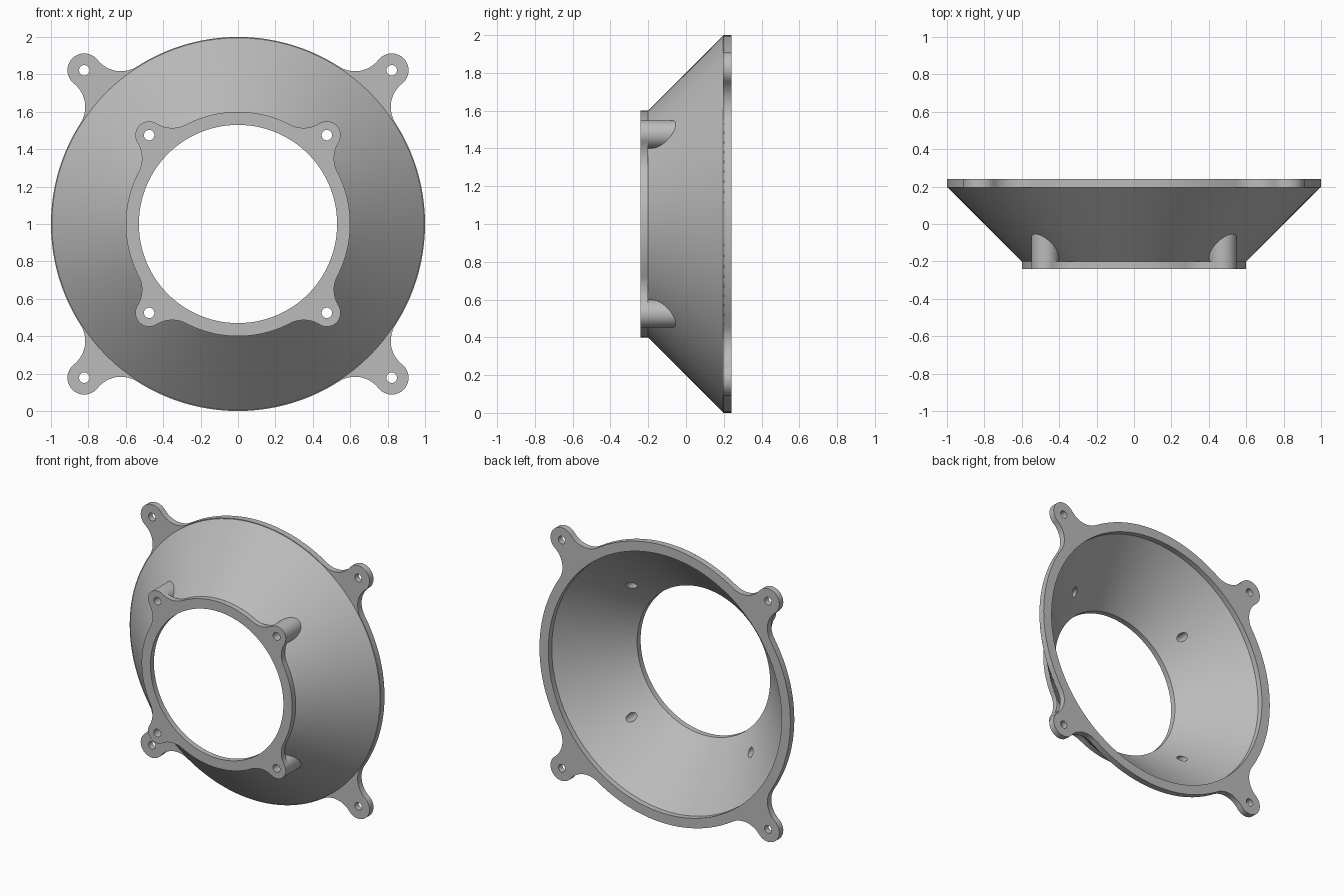
import bpy, bmesh, math
from mathutils import Vector

cube = bpy.data.objects.get("Cube")
if cube:
    bpy.data.objects.remove(cube, do_unlink=True)

SEG = 112            # sides of the large round surfaces
HOLE = 0.028         # screw hole radius
FILLET = 0.16        # blend between ear and ring
EAR_BIG, EAR_SMALL = 0.822, 0.475
BOSS = 0.074

grey = bpy.data.materials.new("grey plastic")
grey.use_nodes = True
colour = (0.5, 0.5, 0.5, 1)
grey.diffuse_color = colour
grey.node_tree.nodes["Principled BSDF"].inputs["Base Color"].default_value = colour


def polar(radius, angle):
    return complex(radius * math.cos(angle), radius * math.sin(angle))


def arc(centre, radius, a, b, n):
    return [centre + polar(radius, a + (b - a) * i / n) for i in range(n + 1)]


def circle(centre, radius, n):
    return arc(centre, radius, 0, 2 * math.pi, n)[:-1]


def corners(offset):
    return [complex(sx * offset, sz * offset) for sx in (1, -1) for sz in (1, -1)]


def eared_outline(ring, ear_offset, ear):
    """Round outline with four filleted ears on the diagonals."""
    d = ear_offset * math.sqrt(2)
    reach = ring + FILLET
    theta = math.acos((d * d + reach ** 2 - (ear + FILLET) ** 2) / (2 * d * reach))
    centre = polar(reach, -theta)
    to_ear = d - centre
    phi = math.atan2(to_ear.imag, to_ear.real)
    blend = arc(centre, FILLET, math.pi - theta, phi, 12)
    tip = arc(d, ear, phi - math.pi, math.pi - phi, 24)[1:-1]
    rim = arc(0, ring, theta, math.pi / 2 - theta, 22)[1:-1]
    quarter = blend + tip + [p.conjugate() for p in reversed(blend)] + rim
    return [p * polar(1, math.pi / 4 + k * math.pi / 2) for k in range(4) for p in quarter]


def finish(bm, name):
    bmesh.ops.recalc_face_normals(bm, faces=bm.faces)
    mesh = bpy.data.meshes.new(name)
    bm.to_mesh(mesh)
    bm.free()
    obj = bpy.data.objects.new(name, mesh)
    bpy.context.collection.objects.link(obj)
    mesh.materials.append(grey)
    return obj


def plate(name, loops, y0, y1):
    """Flat plate from an outer loop and hole loops, thick along y."""
    bm = bmesh.new()
    edges = []
    for loop in loops:
        vs = [bm.verts.new((p.real, y0, 1 + p.imag)) for p in loop]
        edges += [bm.edges.new((v, vs[i - 1])) for i, v in enumerate(vs)]
    bmesh.ops.triangle_fill(bm, use_beauty=True, edges=edges, normal=(0, -1, 0))
    ext = bmesh.ops.extrude_face_region(bm, geom=bm.faces[:])["geom"]
    moved = [g for g in ext if isinstance(g, bmesh.types.BMVert)]
    bmesh.ops.translate(bm, verts=moved, vec=Vector((0, y1 - y0, 0)))
    return finish(bm, name)


def lathe(name, profile):
    """Closed (radius, y) profile turned about the y axis."""
    bm = bmesh.new()
    rings = [[bm.verts.new((p.real, y, 1 + p.imag)) for p in circle(0, r, SEG)]
             for r, y in profile]
    for k, ring in enumerate(rings):
        prev = rings[k - 1]
        for i in range(SEG):
            bm.faces.new((prev[i - 1], prev[i], ring[i], ring[i - 1]))
    return finish(bm, name)


def rods(name, radius, y0, y1, n):
    """Four cylinders along y at the small flange's ears."""
    bm = bmesh.new()
    for c in corners(EAR_SMALL):
        ends = [[bm.verts.new((p.real, y, 1 + p.imag)) for p in circle(c, radius, n)]
                for y in (y0, y1)]
        for e in ends:
            bm.faces.new(e)
        for i in range(n):
            bm.faces.new((ends[0][i - 1], ends[0][i], ends[1][i], ends[1][i - 1]))
    return finish(bm, name)


def cut(obj, cutter):
    mod = obj.modifiers.new("cut", "BOOLEAN")
    mod.operation, mod.solver, mod.object = "DIFFERENCE", "EXACT", cutter
    bpy.context.view_layer.objects.active = obj
    bpy.ops.object.modifier_apply(modifier=mod.name)


# Mounting flanges at the back and the front
def flange(name, ring, bore, offset, ear, y0, y1):
    holes = [circle(c, HOLE, 20) for c in corners(offset)]
    return plate(name, [eared_outline(ring, offset, ear), circle(0, bore, SEG)] + holes, y0, y1)


large_flange = flange("large_flange", 1.0, 0.93, EAR_BIG, 0.09, 0.195, 0.24)
small_flange = flange("small_flange", 0.6, 0.53, EAR_SMALL, BOSS, -0.24, -0.2)

# Conical duct and the screw bosses standing on it
duct = lathe("conical_duct", [(0.6, -0.2), (1.0, 0.2), (0.93, 0.2), (0.53, -0.2)])
bosses = rods("screw_bosses", BOSS, -0.2, -0.03, 40)

# Cutters: the duct interior and the screw holes
interior = lathe("interior_cutter", [(0.44, -0.3), (0.94, 0.2), (0.01, 0.2), (0.01, -0.3)])
screw_holes = rods("screw_hole_cutter", HOLE, -0.3, 0.1, 20)
cut(bosses, interior)
cut(bosses, screw_holes)
cut(duct, screw_holes)
for helper in (interior, screw_holes):
    bpy.data.objects.remove(helper, do_unlink=True)

# Smooth round surfaces, crisp edges
for obj in (large_flange, small_flange, duct, bosses):
    bpy.ops.object.select_all(action="DESELECT")
    obj.select_set(True)
    bpy.context.view_layer.objects.active = obj
    bpy.ops.object.shade_smooth_by_angle(angle=math.radians(30))
